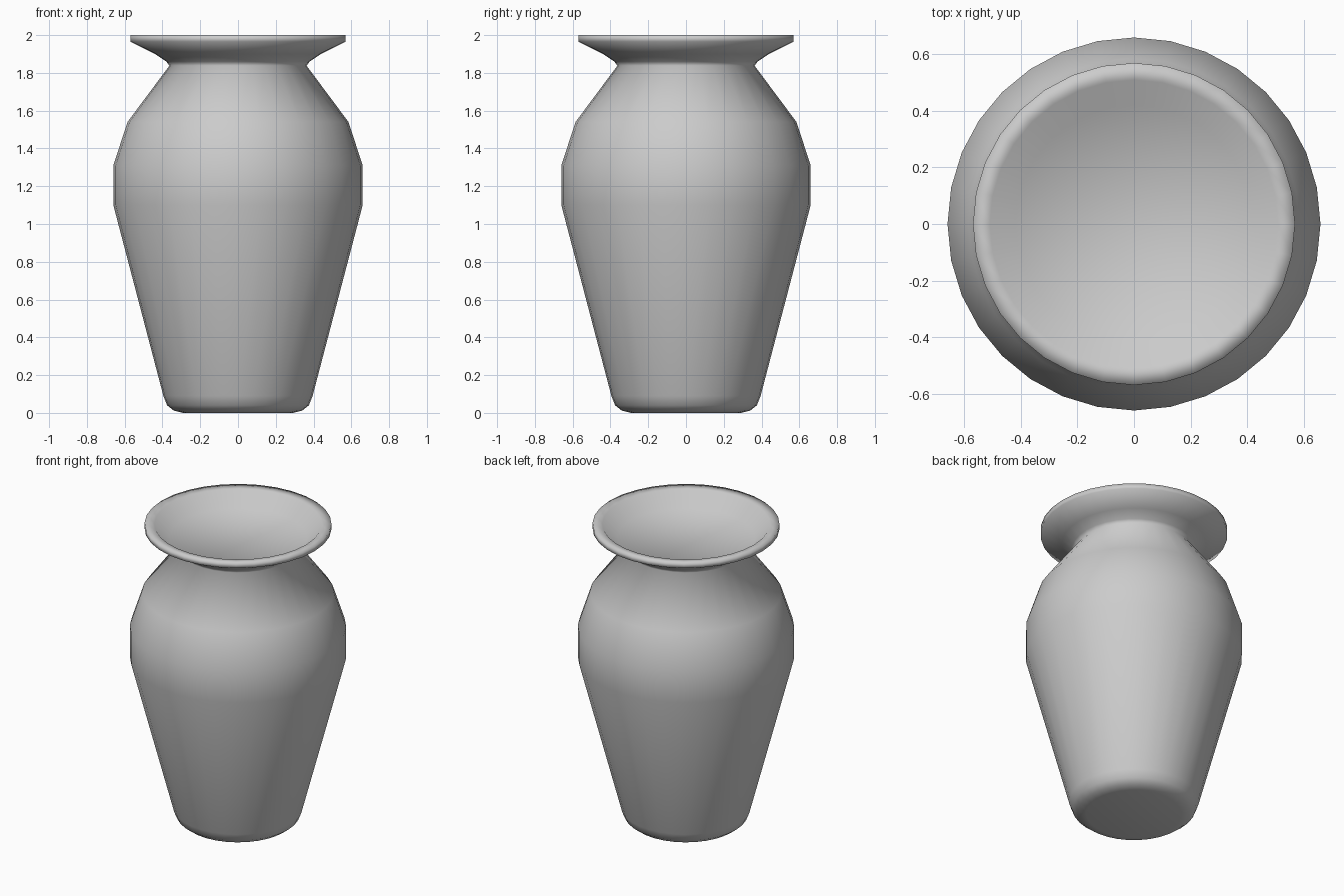
import bpy, bmesh, math

if "Cube" in bpy.data.objects:
    bpy.data.objects.remove(bpy.data.objects["Cube"])

SIDES = 32

# Profile (radius, height): foot, body, shoulder, neck, flared lip, shallow dish
profile = [
    (0.29, 0.00), (0.34, 0.012), (0.375, 0.04), (0.395, 0.09),
    (0.66, 1.10), (0.66, 1.31), (0.585, 1.54),
    (0.363, 1.838), (0.38, 1.86), (0.44, 1.90), (0.57, 1.965),
    (0.57, 2.00), (0.51, 1.995), (0.42, 1.905),
]

bm = bmesh.new()
rings = []
for r, z in profile:
    rings.append([bm.verts.new((r * math.cos(2 * math.pi * i / SIDES),
                                r * math.sin(2 * math.pi * i / SIDES), z))
                  for i in range(SIDES)])

# Walls between neighbouring rings
for a, b in zip(rings, rings[1:]):
    for i in range(SIDES):
        j = (i + 1) % SIDES
        bm.faces.new((a[i], a[j], b[j], b[i]))

# Flat base and flat floor of the dish
bm.faces.new(list(reversed(rings[0])))
bm.faces.new(rings[-1])

for f in bm.faces:
    f.smooth = True

mesh = bpy.data.meshes.new("vase")
bm.to_mesh(mesh)
bm.free()
vase = bpy.data.objects.new("vase", mesh)
bpy.context.collection.objects.link(vase)
